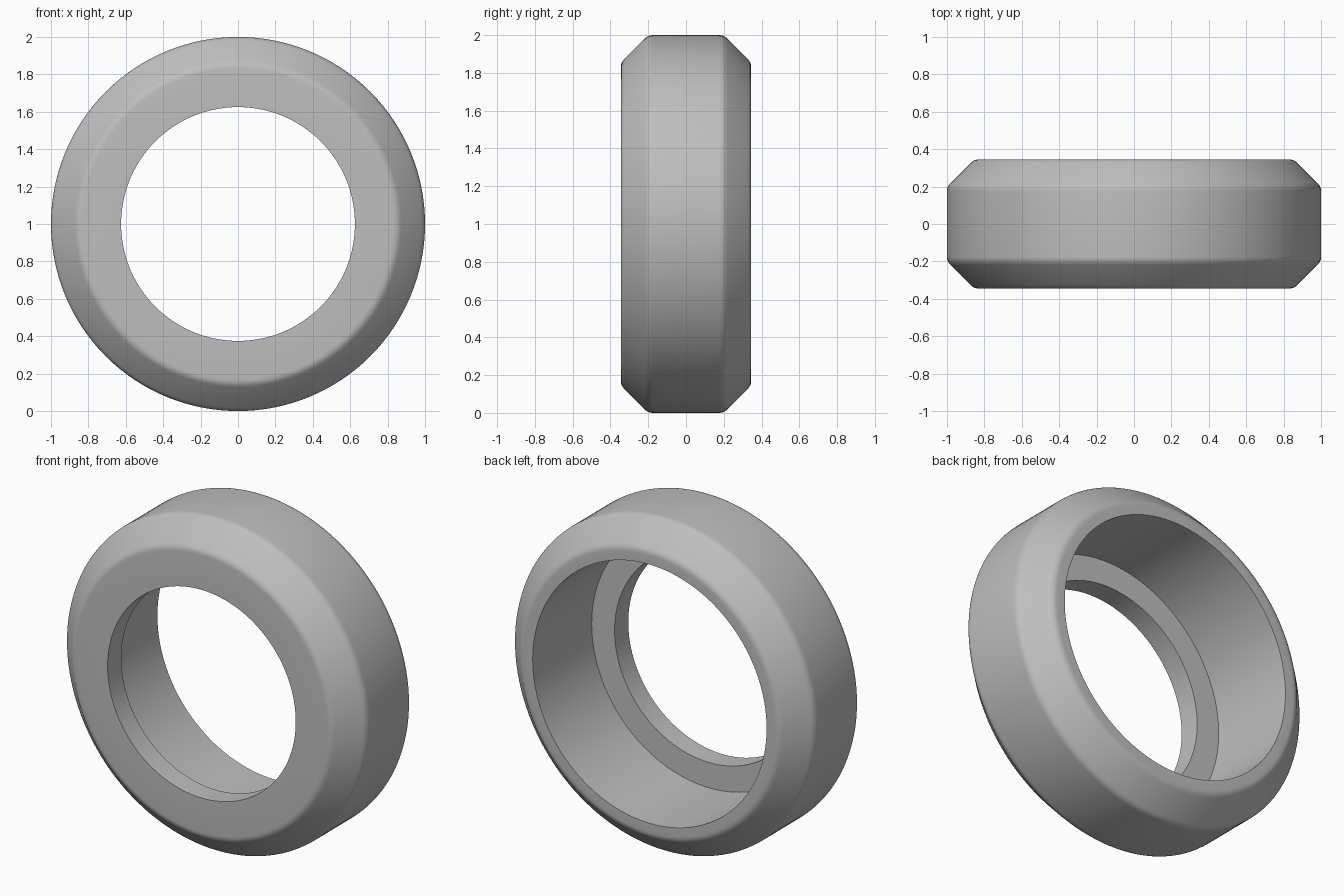
import bpy, bmesh
from math import radians, tau
from mathutils import Vector, Matrix

cube = bpy.data.objects.get("Cube")
if cube:
    bpy.data.objects.remove(cube, do_unlink=True)

SEGMENTS = 128
HALF = 0.345       # half of the width along y
FLAT = 0.2         # half of the outer tread
BORE = 0.625       # front opening radius
COUNTERBORE = 0.777
LIP = -0.215       # y of the inner shoulder
CHAMFER = 1 - (HALF - FLAT)

# Plain grey material
grey = bpy.data.materials.new("plain grey")
grey.use_nodes = True
colour = (0.52, 0.52, 0.52, 1)
grey.diffuse_color = colour
grey.node_tree.nodes["Principled BSDF"].inputs["Base Color"].default_value = colour


def rounded(prev, corner, after, cut=0.025, steps=4):
    """Points of a small curve that replaces a profile corner."""
    p, c, a = Vector(prev), Vector(corner), Vector(after)
    start = c + (p - c).normalized() * cut
    end = c + (a - c).normalized() * cut
    return [start.lerp(c, i / steps).lerp(c.lerp(end, i / steps), i / steps)
            for i in range(steps + 1)]


# Cross-section as (radius, y): sharp bores, softened outer chamfers
outer = [(BORE, -HALF), (CHAMFER, -HALF), (1, -FLAT),
         (1, FLAT), (CHAMFER, HALF), (COUNTERBORE, HALF)]
profile = [Vector(outer[0])]
for i in range(1, len(outer) - 1):
    profile += rounded(*outer[i - 1:i + 2])
profile += [Vector(outer[-1]), Vector((COUNTERBORE, LIP)), Vector((BORE, LIP))]

# Revolve the section about the y axis
bm = bmesh.new()
verts = [bm.verts.new((r, y, 0)) for r, y in profile]
edges = [bm.edges.new((a, b)) for a, b in zip(verts, verts[1:] + verts[:1])]
bmesh.ops.spin(bm, geom=verts + edges, cent=(0, 0, 0), axis=(0, 1, 0),
               angle=tau, steps=SEGMENTS, use_merge=True)
bmesh.ops.remove_doubles(bm, verts=bm.verts, dist=0.0001)
bmesh.ops.recalc_face_normals(bm, faces=bm.faces)
bm.transform(Matrix.Translation((0, 0, 1)))

mesh = bpy.data.meshes.new("stepped_ring")
bm.to_mesh(mesh)
bm.free()
mesh.materials.append(grey)
ring = bpy.data.objects.new("stepped_ring", mesh)
bpy.context.collection.objects.link(ring)

# Smooth walls with crisp bore edges
bpy.context.view_layer.objects.active = ring
ring.select_set(True)
bpy.ops.object.shade_smooth_by_angle(angle=radians(35))
